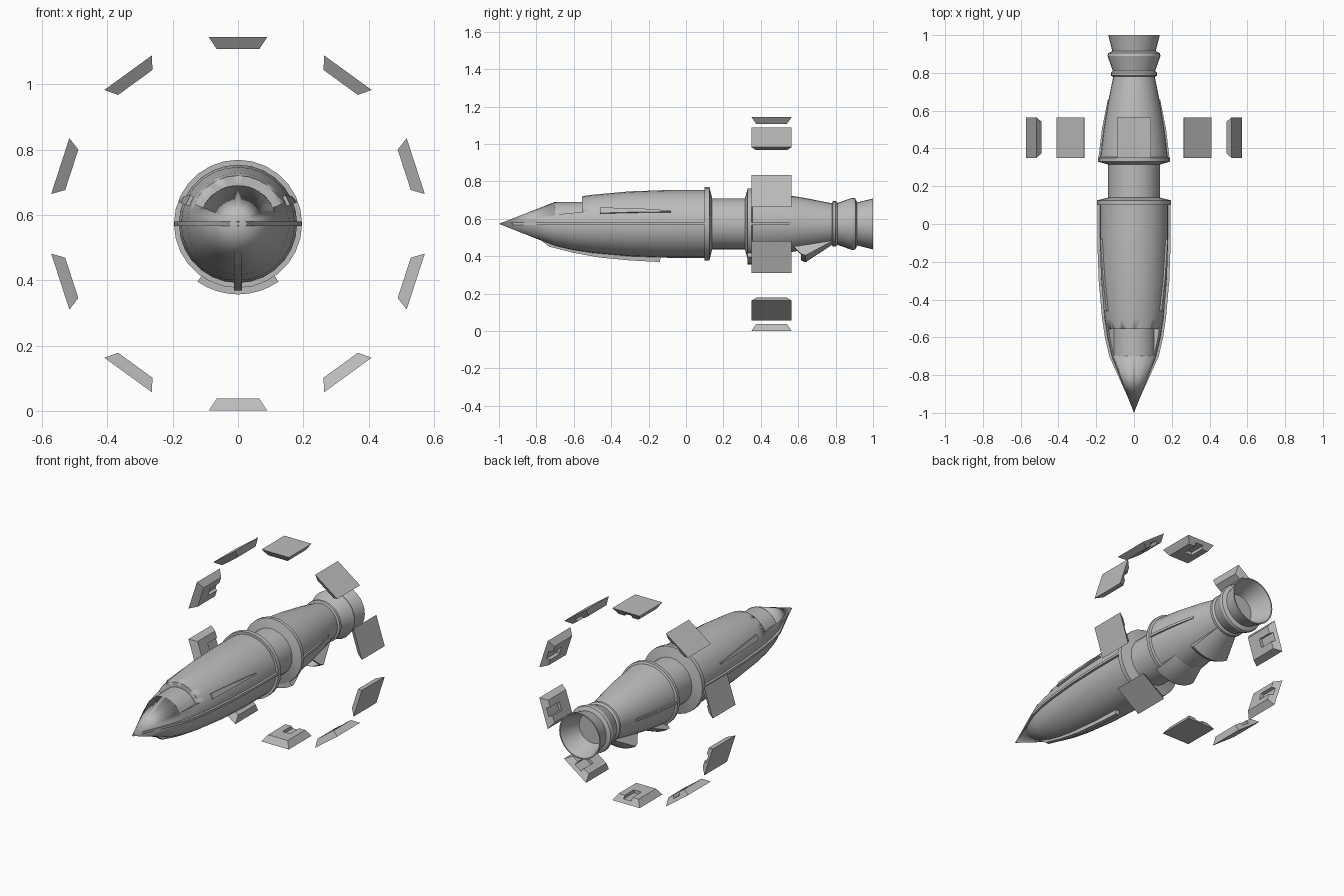
import bpy, bmesh, math
from mathutils import Matrix

if "Cube" in bpy.data.objects:
    bpy.data.objects.remove(bpy.data.objects["Cube"])

CZ = 0.573  # height of the long axis
grey = bpy.data.materials.new("hull_grey")
grey.diffuse_color = (0.5, 0.5, 0.5, 1)
grey.use_nodes = True
grey.node_tree.nodes["Principled BSDF"].inputs["Base Color"].default_value = grey.diffuse_color


def finish(name, bm, smooth=True):
    bmesh.ops.remove_doubles(bm, verts=bm.verts, dist=1e-5)
    bmesh.ops.recalc_face_normals(bm, faces=bm.faces)
    me = bpy.data.meshes.new(name)
    bm.to_mesh(me)
    bm.free()
    ob = bpy.data.objects.new(name, me)
    bpy.context.collection.objects.link(ob)
    me.materials.append(grey)
    if smooth:
        bpy.ops.object.select_all(action='DESELECT')
        ob.select_set(True)
        bpy.context.view_layer.objects.active = ob
        bpy.ops.object.shade_smooth_by_angle(angle=math.radians(25))
    return ob


def sweep(name, prof, a0=0, a1=360, n=28, closed=False):
    """Turn a (y, radius) profile about the long axis, fully or as a capped sector."""
    bm = bmesh.new()
    rings = []
    for i in range(n + 1):
        a = math.radians(a0 + (a1 - a0) * i / n)
        rings.append([bm.verts.new((r * math.cos(a), y, CZ + r * math.sin(a))) for y, r in prof])
    m = len(prof)
    for p, q in zip(rings, rings[1:]):
        for j in range(m if closed else m - 1):
            k = (j + 1) % m
            bm.faces.new((p[j], p[k], q[k], q[j]))
    if closed:
        bm.faces.new(rings[0])
        bm.faces.new(rings[-1])
    bmesh.ops.remove_doubles(bm, verts=bm.verts, dist=1e-5)
    bmesh.ops.dissolve_degenerate(bm, edges=bm.edges, dist=1e-6)
    return finish(name, bm)


def fin(name, prof, angle, thick):
    """Flat strip with a (y, radius) outline standing on the hull at an angle."""
    bm = bmesh.new()
    f = bm.faces.new([bm.verts.new((r, y, -thick / 2)) for y, r in prof])
    ex = bmesh.ops.extrude_face_region(bm, geom=[f])
    bmesh.ops.translate(bm, vec=(0, 0, thick),
                        verts=[v for v in ex['geom'] if isinstance(v, bmesh.types.BMVert)])
    bm.transform(Matrix.Translation((0, 0, CZ)) @ Matrix.Rotation(-math.radians(angle), 4, 'Y'))
    return finish(name, bm, False)


# Hull: nose, fore body, neck, rear body and hollow nozzle
FORE = [(-1, 0), (-.7, .118), (-.6, .141), (-.5, .156), (-.3, .174), (-.1, .181), (.1, .181)]
REAR = [(.355, .178), (.5, .161), (.65, .136), (.78, .11)]
hull = sweep("hull", FORE + [(.1, .196), (.125, .196), (.14, .137), (.315, .137), (.33, .19), (.35, .19)]
             + REAR + [(.785, .122), (.8, .122), (.81, .112), (.89, .14), (.905, .137), (.915, .115),
                       (1, .136), (1, .129), (.88, .088), (.88, 0)])

# Recessed canopy band behind the nose
cutter = sweep("canopy_cutter", [(-.7, .116), (-.7, .25), (-.555, .25), (-.555, .118)], 25, 155, 16, True)
cutter.hide_render = True
cutter.hide_viewport = True
cut = hull.modifiers.new("canopy", 'BOOLEAN')
cut.operation = 'DIFFERENCE'
cut.object = cutter
cut.solver = 'EXACT'

# Side ridges along the waterline, and the belly keel
for side, ang in (("right", 0), ("left", 180)):
    fin("fore_ridge_" + side, [(y, r + .013) for y, r in FORE[1:]] + [(.1, .15), (-.7, .08), (-.99, 0)], ang, .014)
    fin("rear_ridge_" + side, [(.35, .188), (.5, .17), (.66, .138), (.66, .1), (.35, .1)], ang, .014)
fin("keel", [(-.8, .07), (-.73, .122), (-.6, .155), (-.46, .18), (-.3, .195), (-.14, .204),
             (-.13, .15), (-.7, .06)], -90, .024)

# Tapered blisters on the fore body flanks
for s in (1, -1):
    bm = bmesh.new()
    rows = []
    for y, r, top in ((-.46, .16, 31), (-.27, .176, 27), (-.08, .182, 22)):
        ring = []
        for rad, deg in ((r - .03, 20), (r + .01, 20), (r + .01, top), (r - .03, top)):
            a = math.radians(deg)
            ring.append(bm.verts.new((s * rad * math.cos(a), y, CZ + rad * math.sin(a))))
        rows.append(ring)
    for p, q in zip(rows, rows[1:]):
        for j in range(4):
            bm.faces.new((p[j], p[(j + 1) % 4], q[(j + 1) % 4], q[j]))
    bm.faces.new(rows[0])
    bm.faces.new(rows[-1])
    finish("blister_" + ("right" if s > 0 else "left"), bm, False)

# Belly skirt and rear scoop with side cheeks
sweep("belly_skirt", [(.33, .17), (.33, .216), (.35, .216), (.46, .165), (.46, .15)], -125, -55, 8, True)
sweep("scoop", [(.78, .112), (.64, .205), (.615, .195), (.72, .12)], -125, -55, 8, True)
for a in (-125, -58):
    sweep("scoop_cheek", [(.56, .13), (.615, .195), (.64, .205), (.78, .112), (.78, .1)], a, a + 3, 1, True)

# Ring of ten floating plates, each with a slot in the inner face
Y0, Y1, RO, RI, FLOOR = .35, .565, .572, .535, .553
xs = (-.065, -.025, .025, .065)
ys = (.375, .455, .54)
for i in range(10):
    bm = bmesh.new()
    V = lambda x, y, r: bm.verts.new((x, y, r))
    outer = [V(x, y, RO) for x, y in ((-.09, Y0), (.09, Y0), (.09, Y1), (-.09, Y1))]
    g = [[V(x, y, RI) for x in xs] for y in ys]
    # slot floor, running out through the sloped rear edge
    fl = [V(-.025, .455, FLOOR), V(.025, .455, FLOOR), V(.025, .552, FLOOR), V(-.025, .552, FLOOR)]
    for j in range(2):
        for k in range(3):
            if (j, k) != (1, 1):
                bm.faces.new((g[j][k], g[j][k + 1], g[j + 1][k + 1], g[j + 1][k]))
    bm.faces.new(fl)
    bm.faces.new((g[1][1], g[1][2], fl[1], fl[0]))
    bm.faces.new((g[1][1], g[2][1], fl[3], fl[0]))
    bm.faces.new((g[1][2], g[2][2], fl[2], fl[1]))
    bm.faces.new(outer)
    bm.faces.new([outer[0], outer[1]] + g[0][::-1])
    bm.faces.new([outer[1], outer[2], g[2][3], g[1][3], g[0][3]])
    bm.faces.new([outer[3], outer[0], g[0][0], g[1][0], g[2][0]])
    bm.faces.new([outer[3], outer[2], g[2][3], g[2][2], fl[2], fl[3], g[2][1], g[2][0]])
    bm.transform(Matrix.Translation((0, 0, CZ)) @ Matrix.Rotation(math.radians(36 * i), 4, 'Y'))
    finish("ring_plate_%d" % (i + 1), bm, False)
